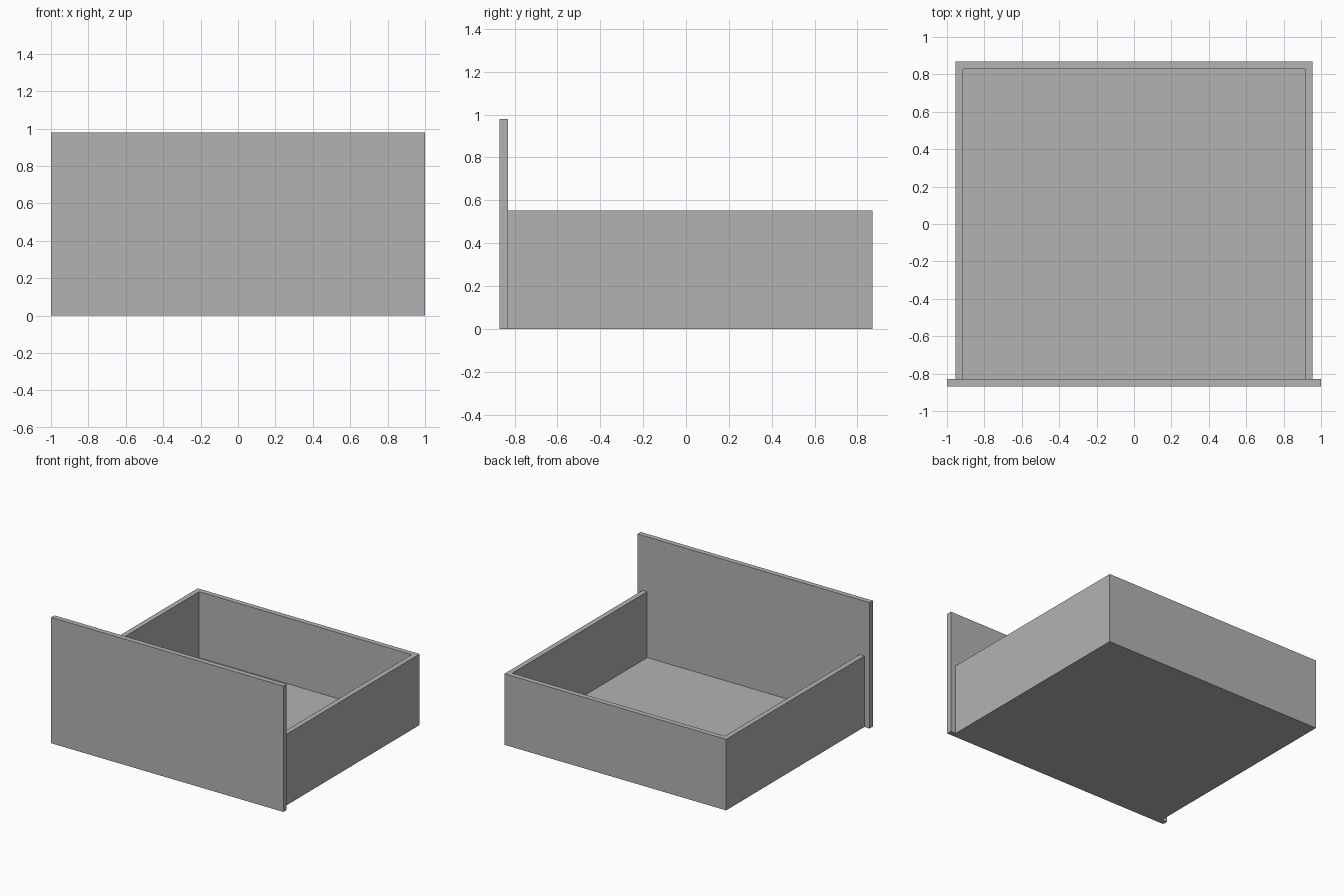
import bpy
import bmesh
from mathutils import Vector

cube = bpy.data.objects.get("Cube")
if cube:
    bpy.data.objects.remove(cube, do_unlink=True)

BOARD = 0.04            # board thickness
HALF_DEPTH = 0.87
JOINT_Y = -HALF_DEPTH + BOARD   # where the tray meets the front panel

grey = bpy.data.materials.new("plain grey")
grey.use_nodes = True
colour = (0.45, 0.45, 0.45, 1)
grey.diffuse_color = colour
grey.node_tree.nodes["Principled BSDF"].inputs["Base Color"].default_value = colour


def box(name, low, high, open_sides=()):
    """Box between two corners, leaving out faces that point along open_sides."""
    low, high = Vector(low), Vector(high)
    bm = bmesh.new()
    bmesh.ops.create_cube(bm, size=1)
    bm.normal_update()
    gone = [f for f in bm.faces
            if any(f.normal.dot(Vector(d)) > 0.9 for d in open_sides)]
    bmesh.ops.delete(bm, geom=gone, context='FACES')
    bmesh.ops.scale(bm, vec=high - low, verts=bm.verts)
    bmesh.ops.translate(bm, vec=(low + high) / 2, verts=bm.verts)
    mesh = bpy.data.meshes.new(name)
    bm.to_mesh(mesh)
    bm.free()
    mesh.materials.append(grey)
    obj = bpy.data.objects.new(name, mesh)
    bpy.context.collection.objects.link(obj)
    return obj


# Front panel, wider and taller than the tray
box("front_panel", (-1, -HALF_DEPTH, 0), (1, JOINT_Y, 0.98))

# Tray: floor, back and two sides, open at the top and towards the panel
tray = box("drawer_tray", (-0.955, JOINT_Y, 0), (0.955, HALF_DEPTH, 0.553),
           open_sides=[(0, 0, 1), (0, -1, 0)])
walls = tray.modifiers.new("board thickness", 'SOLIDIFY')
walls.thickness = BOARD
walls.offset = -1
walls.use_even_offset = True
